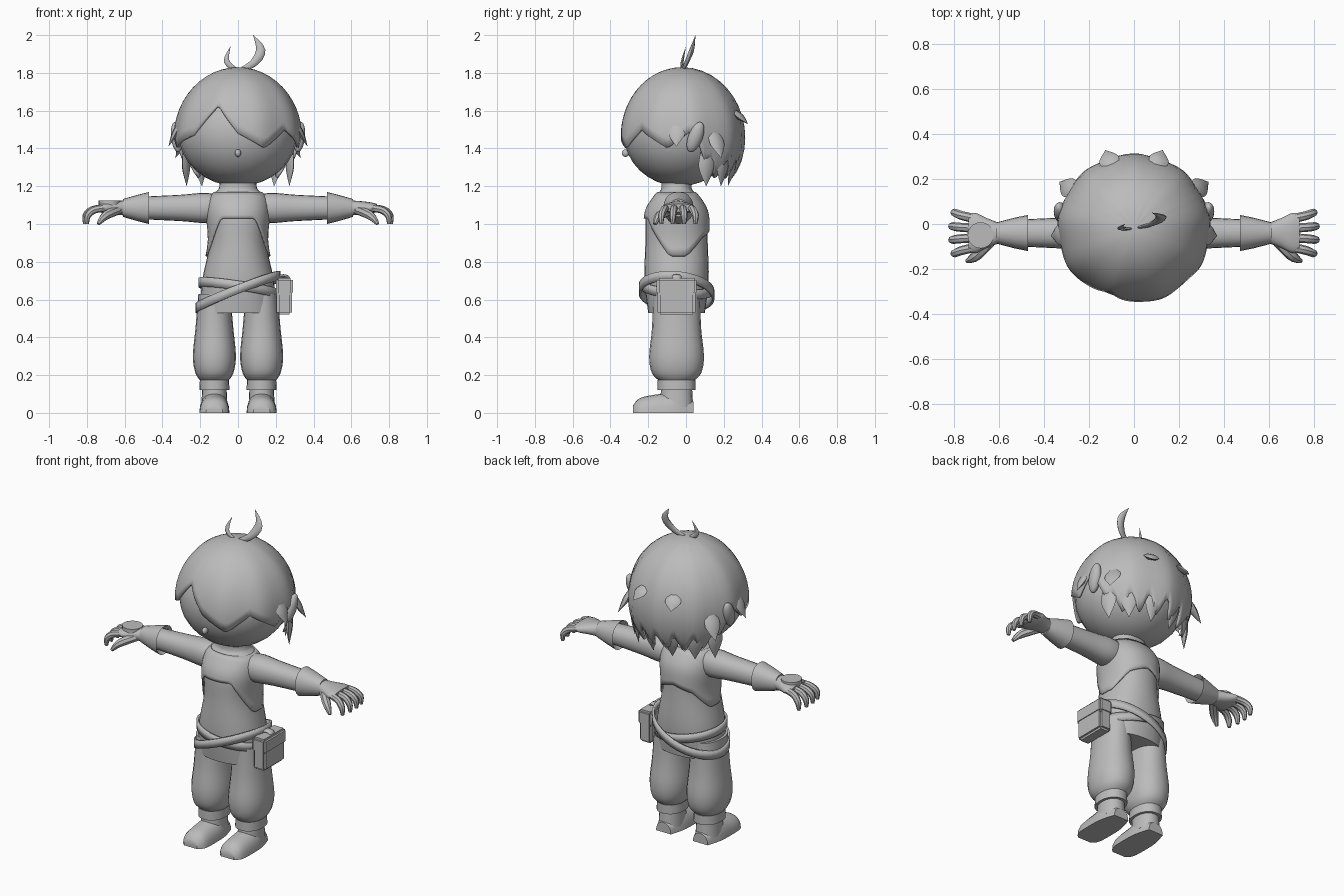
import bpy, bmesh, math
from mathutils import Vector

if "Cube" in bpy.data.objects:
    bpy.data.objects.remove(bpy.data.objects["Cube"])

clay = bpy.data.materials.new("plain_grey")
clay.use_nodes = True
GREY = (0.5, 0.5, 0.5, 1)
clay.diffuse_color = GREY
clay.node_tree.nodes["Principled BSDF"].inputs["Base Color"].default_value = GREY
parts = []

# Shared centre lines
MID_Y = -0.05
LEG = (0.125, MID_Y)
ARM = (-0.04, 1.085)


def finish(name, bm, mirror=False, thickness=0):
    bmesh.ops.remove_doubles(bm, verts=bm.verts, dist=0.0002)
    bmesh.ops.recalc_face_normals(bm, faces=bm.faces)
    mesh = bpy.data.meshes.new(name)
    bm.to_mesh(mesh)
    bm.free()
    part = bpy.data.objects.new(name, mesh)
    bpy.context.collection.objects.link(part)
    mesh.materials.append(clay)
    if thickness:
        solid = part.modifiers.new("thickness", "SOLIDIFY")
        solid.thickness = thickness
        solid.offset = -1
    if mirror:
        part.modifiers.new("mirror", "MIRROR")
    parts.append(part)


def spline(rows, steps=4):
    """Smooth curve through rows of numbers."""
    rows = [Vector(row) for row in rows]
    result = []
    for i in range(len(rows) - 1):
        start, end = rows[i], rows[i + 1]
        leave = (end - rows[max(i - 1, 0)]) / 2
        arrive = (rows[min(i + 2, len(rows) - 1)] - start) / 2
        for step in range(steps):
            t = step / steps
            ease = t * t * (3 - 2 * t)
            result.append(start.lerp(end, ease) + leave * t * (1 - t) ** 2
                          - arrive * t * t * (1 - t))
    return result + [rows[-1]]


def lookup(table, x):
    for (left, low), (right, high) in zip(table, table[1:]):
        if left <= x <= right:
            return low + (high - low) * (x - left) / (right - left)
    return table[-1][1]


def skin(bm, rings, caps=True):
    rows = [[bm.verts.new(point) for point in ring] for ring in rings]
    count = len(rows[0])
    for lower, upper in zip(rows, rows[1:]):
        for i in range(count):
            j = (i + 1) % count
            bm.faces.new((lower[i], lower[j], upper[j], upper[i]))
    if caps:
        bm.faces.new(rows[0])
        bm.faces.new(rows[-1])


def rounded(value, power):
    return math.copysign(abs(value) ** (2 / power), value)


def tube(name, axis, centre, stations, mirror=False, power=2.2, sides=20):
    """Loft of rounded sections: (position along axis, half width, half height)."""
    rings = []
    for along, width, height in stations:
        ring = []
        for i in range(sides):
            angle = math.tau * i / sides
            u = centre[0] + width * rounded(math.cos(angle), power)
            v = centre[1] + height * rounded(math.sin(angle), power)
            x, y, z = {"x": (along, u, v), "y": (u, along, v), "z": (u, v, along)}[axis]
            ring.append((x, y, max(z, 0)))
        rings.append(ring)
    bm = bmesh.new()
    skin(bm, rings)
    finish(name, bm, mirror)


def strand(bm, path, facing, flat=1.0, sides=8):
    """Tapered strand through (x, y, z, half width); flat is depth over width."""
    path = spline(path)
    points = [row.to_3d() for row in path]
    rings = []
    for i, point in enumerate(points):
        ahead = (points[min(i + 1, len(points) - 1)] - points[max(i - 1, 0)]).normalized()
        side = ahead.cross(Vector(facing)).normalized()
        depth = side.cross(ahead) * flat
        width = max(path[i][3], 0.001)
        angles = [math.tau * k / sides for k in range(sides)]
        rings.append([point + width * (side * math.cos(a) + depth * math.sin(a)) for a in angles])
    skin(bm, rings)


def shell(name, surface, columns, rows, thickness):
    """Open wrap around z; surface takes degrees (front is zero) and share down to the hem."""
    bm = bmesh.new()
    skin(bm, [[surface(360 * i / columns - 180, row / rows) for i in range(columns)]
              for row in range(rows + 1)], caps=False)
    finish(name, bm, thickness=thickness)


def ball(name, centre, size, mirror=False, lean=0):
    bm = bmesh.new()
    bmesh.ops.create_uvsphere(bm, u_segments=24, v_segments=16, radius=1)
    for vert in bm.verts:
        vert.co = Vector([c * s for c, s in zip(vert.co, size)])
        vert.co += Vector(centre) + Vector((lean / 3, lean, 0)) * vert.co.z
    finish(name, bm, mirror)


def box(name, centre, size):
    bm = bmesh.new()
    bmesh.ops.create_cube(bm, size=1)
    for vert in bm.verts:
        vert.co = Vector([c * s for c, s in zip(vert.co, size)]) + Vector(centre)
    bmesh.ops.bevel(bm, geom=bm.edges, offset=0.012, segments=2, affect="EDGES")
    finish(name, bm)


# Head, nose and ears
ball("head", (0, -0.035, 1.48), (0.315, 0.295, 0.28))
ball("nose", (0, -0.32, 1.375), (0.016, 0.02, 0.02))
ball("ears", (0.325, 0.05, 1.46), (0.03, 0.04, 0.08), mirror=True, lean=0.3)

# Hair cap with a parted fringe and a jagged nape
FRINGE = [(-115, 1.3), (-100, 1.5), (-80, 1.4), (-45, 1.47), (-20, 1.63), (0, 1.48),
          (25, 1.4), (48, 1.5), (76, 1.4), (100, 1.5), (115, 1.3)]
HAIR_Z, HAIR_TALL, HAIR_Y = 1.46, 0.37, -0.02


def hair_surface(degrees, share):
    hem = lookup(FRINGE, degrees)
    if abs(degrees) > 115:
        hem = 1.29 + 0.05 * math.cos(math.radians(18 * degrees))
    polar = share * math.acos((hem - HAIR_Z) / HAIR_TALL)
    angle = math.radians(degrees)
    reach = math.sin(polar) * (1 + 0.014 * share * math.cos(9 * angle + 3))
    return (0.338 * reach * math.sin(angle), HAIR_Y - 0.33 * reach * math.cos(angle),
            HAIR_Z + HAIR_TALL * math.cos(polar))


shell("hair_cap", hair_surface, 120, 12, 0.012)

# Loose locks: direction in degrees, root height, tip height, tip reach
bm = bmesh.new()
for degrees, root, tip, reach in ((85, 1.55, 1.41, 0.37), (115, 1.4, 1.2, 0.3),
                                  (137, 1.4, 1.2, 0.28), (165, 1.4, 1.2, 0.25),
                                  (122, 1.5, 1.35, 0.39), (160, 1.6, 1.53, 0.37)):
    angle = math.radians(degrees)
    out = Vector((math.sin(angle), -math.cos(angle), 0))
    base = 0.31 * math.sqrt(1 - ((root - HAIR_Z) / HAIR_TALL) ** 2)
    path = []
    for radius, height, width in ((base, root, 0.03), ((base + reach) / 2, (root + tip) / 2, 0.045),
                                  (reach, tip, 0)):
        path.append((out.x * radius, out.y * radius + HAIR_Y, height, width))
    strand(bm, path, out, flat=0.35, sides=6)
finish("hair_locks", bm, mirror=True)

# Two curled sprigs on the crown
bm = bmesh.new()
strand(bm, [(0, HAIR_Y, 1.81, 0.01), (0.08, 0, 1.85, 0.02), (0.12, 0.03, 1.92, 0.025),
            (0.08, 0.05, 2, 0)], (0, 1, 0), flat=0.5)
strand(bm, [(0, HAIR_Y, 1.81, 0.01), (-0.06, HAIR_Y, 1.86, 0.015), (-0.04, 0, 1.94, 0)],
       (0, 1, 0), flat=0.5)
finish("crown_sprigs", bm)

# Body with neck and tunic hem
BODY = spline([(0.53, 0.2, 0.15), (0.7, 0.19, 0.17), (0.9, 0.15, 0.165), (1.06, 0.16, 0.16),
               (1.15, 0.14, 0.11), (1.19, 0.1, 0.08), (1.27, 0.1, 0.09)])
tube("torso", "z", (0, MID_Y), BODY, sides=28)

# Cropped jacket, short in front and long under the arms
JACKET_HEM = [(0, 1.03), (30, 1.03), (80, 0.83), (105, 0.83), (140, 0.93), (180, 0.97)]
COLLAR = 1.17


def jacket_surface(degrees, share):
    z = COLLAR + (lookup(JACKET_HEM, abs(degrees)) - COLLAR) * share
    width, depth = (lookup([(row[0], row[k]) for row in BODY], z) + 0.01 for k in (1, 2))
    angle = math.radians(degrees)
    return (width * rounded(math.sin(angle), 2.2),
            MID_Y - depth * rounded(math.cos(angle), 2.2), z)


shell("jacket", jacket_surface, 56, 8, 0.008)


# Crossed belts
def belt(name, height, slope, width, depth):
    def surface(degrees, share):
        angle = math.radians(degrees)
        across, front = math.sin(angle), math.cos(angle)
        drop = slope * across + 0.015 * front + 0.05 * (0.5 - share)
        return (width * across, MID_Y - depth * front, height + drop)
    shell(name, surface, 40, 1, 0.012)


belt("waist_belt", 0.66, -0.03, 0.21, 0.185)
belt("slanted_belt", 0.64, 0.085, 0.225, 0.2)

# Hip pouch with flap and clip
box("pouch", (0.245, MID_Y, 0.61), (0.08, 0.2, 0.18))
box("pouch_flap", (0.245, MID_Y, 0.67), (0.09, 0.212, 0.09))
bm = bmesh.new()
strand(bm, [(0.21, MID_Y, 0.68, 0.01), (0.22, MID_Y, 0.72, 0.01), (0.26, MID_Y, 0.72, 0.01),
            (0.27, MID_Y, 0.69, 0.01)], (0, 1, 0), flat=2.5)
finish("pouch_clip", bm)

# Sleeves, flared cuffs and hands
tube("sleeves", "x", ARM, spline([(0.11, 0.075, 0.07), (0.18, 0.08, 0.08), (0.3, 0.07, 0.07),
                                  (0.5, 0.06, 0.06)]), mirror=True)
tube("cuffs", "x", ARM, [(0.5, 0.06, 0.06), (0.47, 0.08, 0.085), (0.53, 0.068, 0.07),
                         (0.61, 0.047, 0.047)], mirror=True)
tube("palms", "x", ARM, spline([(0.59, 0.042, 0.04), (0.65, 0.065, 0.036), (0.7, 0.088, 0.03),
                                (0.735, 0.085, 0.022)]), mirror=True)
bm = bmesh.new()
for finger in range(4):
    spread = 1.5 - finger
    y = ARM[0] + 0.042 * spread
    tip_y = ARM[0] + 0.06 * spread
    reach = 0.825 - 0.01 * abs(spread)
    strand(bm, [(0.7, y, ARM[1], 0.02), (reach - 0.05, (y + tip_y) / 2, 1.075, 0.02),
                (reach - 0.015, tip_y, 1.045, 0.018), (reach - 0.01, tip_y, 1, 0.01)], (0, 1, 0))
strand(bm, [(0.63, -0.07, 1.075, 0.024), (0.7, -0.14, 1.045, 0.024), (0.74, -0.165, 1, 0.01)],
       (0, 0, 1))
finish("fingers", bm, mirror=True)
tube("hand_disc", "z", (-0.68, MID_Y), [(1.1, 0.058, 0.058), (1.125, 0.058, 0.058)], power=2)

# Puffed trousers, ankle bands and boots
tube("trousers", "z", LEG, spline([(0.165, 0.07, 0.085), (0.21, 0.1, 0.13), (0.3, 0.114, 0.145),
                                   (0.45, 0.1, 0.13), (0.63, 0.085, 0.125)]), mirror=True)
tube("ankle_bands", "z", LEG, [(0.12, 0.08, 0.1), (0.175, 0.077, 0.1)], mirror=True)
tube("boot_shafts", "z", LEG, [(0.03, 0.07, 0.088), (0.17, 0.062, 0.08)], mirror=True)
tube("boots", "y", (LEG[0], 0), spline([(0.04, 0.05, 0.06), (-0.05, 0.075, 0.11), (-0.14, 0.08, 0.1),
                                        (-0.24, 0.075, 0.08), (-0.28, 0.045, 0.04)]), mirror=True)

# Smooth shading with crisp edges
bpy.ops.object.select_all(action="DESELECT")
for part in parts:
    part.select_set(True)
bpy.context.view_layer.objects.active = parts[0]
bpy.ops.object.shade_smooth_by_angle(angle=math.radians(40))
